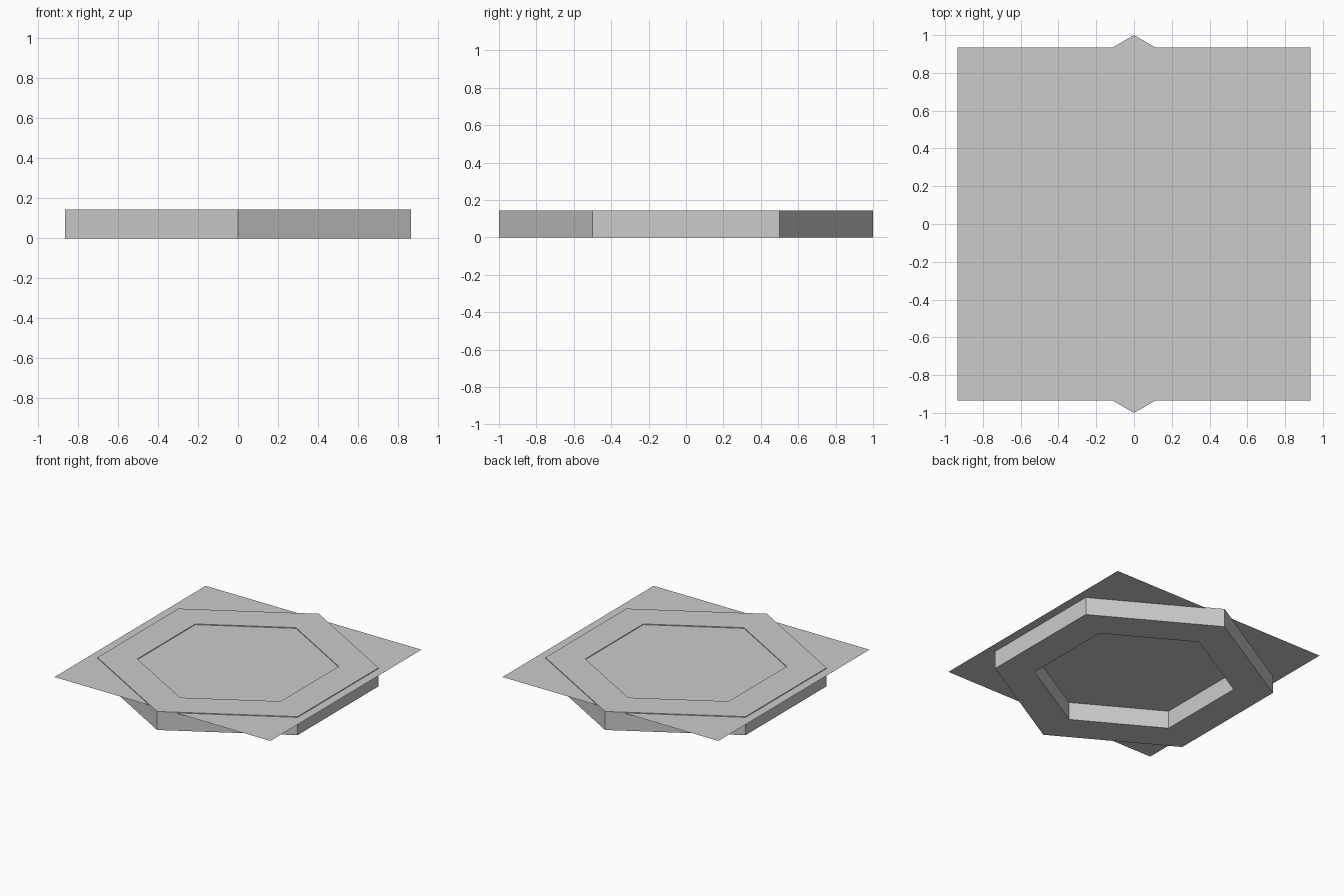
import bpy, bmesh
from math import cos, sin, pi

if "Cube" in bpy.data.objects:
    bpy.data.objects.remove(bpy.data.objects["Cube"])

HEIGHT = 0.145
OUTER, INNER = 1.0, 0.716


def hexagon(bm, radius, z):
    return [bm.verts.new((radius * cos(pi / 2 + i * pi / 3),
                          radius * sin(pi / 2 + i * pi / 3), z)) for i in range(6)]


def finish(name, bm):
    bmesh.ops.recalc_face_normals(bm, faces=bm.faces)
    mesh = bpy.data.meshes.new(name)
    bm.to_mesh(mesh)
    bm.free()
    obj = bpy.data.objects.new(name, mesh)
    bpy.context.collection.objects.link(obj)
    return obj


# Hexagonal frame: four loops bridged around its rectangular section
bm = bmesh.new()
loops = [hexagon(bm, r, z) for r, z in
         ((OUTER, 0), (OUTER, HEIGHT), (INNER, HEIGHT), (INNER, 0))]
for k in range(4):
    a, b = loops[k], loops[(k + 1) % 4]
    for i in range(6):
        j = (i + 1) % 6
        bm.faces.new((a[i], a[j], b[j], b[i]))
finish("hexagonal_frame", bm)

# Thin square sheet just below the top of the frame
bm = bmesh.new()
bmesh.ops.create_grid(bm, x_segments=1, y_segments=1, size=0.934)
bmesh.ops.translate(bm, verts=bm.verts, vec=(0, 0, 0.139))
sheet = finish("square_sheet", bm)
for poly in sheet.data.polygons:
    if poly.normal.z < 0:
        poly.flip()
